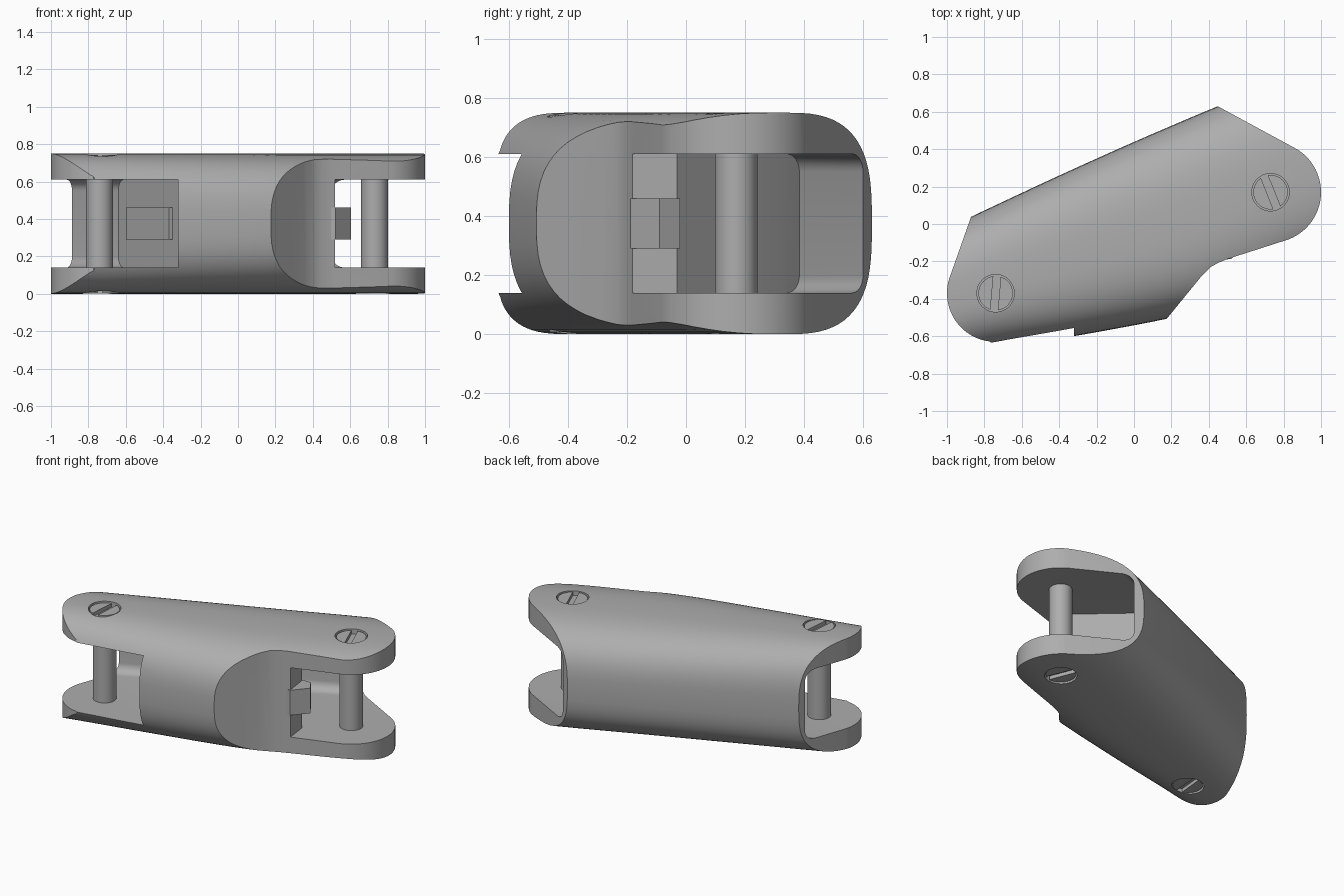
import bpy, bmesh, math
from mathutils import Vector

if "Cube" in bpy.data.objects:
    bpy.data.objects.remove(bpy.data.objects["Cube"], do_unlink=True)

metal = bpy.data.materials.new("plain grey")
metal.use_nodes = True
GREY = (0.42, 0.42, 0.42, 1)
metal.diffuse_color = GREY
metal.node_tree.nodes["Principled BSDF"].inputs["Base Color"].default_value = GREY

TILT = math.radians(20)          # direction of the link in plan
MID = 0.375                      # mid height, also half the thickness
LOW, HIGH = 0.14, 0.61           # inner faces of the fork prongs
PINS = {"right": (-0.74, -0.37, 85), "left": (0.73, 0.17, 112)}


def finish(name, bm):
    bmesh.ops.recalc_face_normals(bm, faces=bm.faces)
    mesh = bpy.data.meshes.new(name)
    bm.to_mesh(mesh)
    bm.free()
    obj = bpy.data.objects.new(name, mesh)
    bpy.context.collection.objects.link(obj)
    mesh.materials.append(metal)
    return obj


def prism(name, outline, z0, z1, rounded=()):
    """Extrude a plan outline; round the long edges between the given corners."""
    bm = bmesh.new()
    low = [bm.verts.new((x, y, z0)) for x, y in outline]
    high = [bm.verts.new((x, y, z1)) for x, y in outline]
    bm.faces.new(low)
    bm.faces.new(high)
    n = len(outline)
    for i in range(n):
        j = (i + 1) % n
        bm.faces.new((low[i], low[j], high[j], high[i]))
    if rounded:
        a, b = rounded
        edges = [bm.edges.get((ring[a], ring[b])) for ring in (low, high)]
        bmesh.ops.bevel(bm, geom=edges, offset=0.06, segments=6,
                        profile=0.5, affect='EDGES')
    return finish(name, bm)


def arc(cx, cy, r, start, end, steps=24):
    return [(cx + r * math.cos(math.radians(start + (end - start) * i / steps)),
             cy + r * math.sin(math.radians(start + (end - start) * i / steps)))
            for i in range(steps + 1)]


def disc(name, x, y, r, z0, z1):
    return prism(name, arc(x, y, r, 0, 352.5, 47), z0, z1)


def boolean(obj, cutter, operation):
    mod = obj.modifiers.new("cut", 'BOOLEAN')
    mod.operation = operation
    mod.solver = 'EXACT'
    mod.object = cutter
    bpy.context.view_layer.objects.active = obj
    bpy.ops.object.modifier_apply(modifier=mod.name)
    bpy.data.objects.remove(cutter, do_unlink=True)


def smooth(obj):
    bpy.ops.object.select_all(action='DESELECT')
    obj.select_set(True)
    bpy.context.view_layer.objects.active = obj
    bpy.ops.object.shade_smooth_by_angle(angle=math.radians(25))


def blend(table, u):
    """Smooth interpolation of a short station table."""
    for (u0, a), (u1, b) in zip(table, table[1:]):
        if u <= u1:
            t = (u - u0) / (u1 - u0)
            return a + (b - a) * t
    return table[-1][1]


# Body: rounded section lofted along the link
BACK = [(-1.25, 0.29), (-0.8, 0.335), (-0.3, 0.38), (0.15, 0.413), (0.64, 0.44), (1.25, 0.45)]
FRONT = [(-1.25, 0.32), (-0.94, 0.37), (-0.5, 0.456), (0, 0.54), (0.25, 0.565), (0.8, 0.54), (1.25, 0.49)]
STATIONS, SIDES = 30, 72


def station_width(table, u):
    samples = [blend(table, max(-1.25, min(1.25, u + d * 0.05))) for d in range(-3, 4)]
    return sum(samples) / len(samples)


bm = bmesh.new()
rings = []
for i in range(STATIONS + 1):
    u = -1.25 + 2.5 * i / STATIONS
    back, front = station_width(BACK, u), station_width(FRONT, u)
    centre, half = (back - front) / 2, (back + front) / 2
    ring = []
    for k in range(SIDES):
        a = 2 * math.pi * k / SIDES
        c, s = math.cos(a), math.sin(a)
        power = 2 / (3.0 if c > 0 else 2.8)
        v = centre + half * math.copysign(abs(c) ** power, c)
        z = MID + MID * math.copysign(abs(s) ** power, s)
        ring.append(bm.verts.new((u * math.cos(TILT) - v * math.sin(TILT),
                                  u * math.sin(TILT) + v * math.cos(TILT), z)))
    rings.append(ring)
for r0, r1 in zip(rings, rings[1:]):
    for k in range(SIDES):
        m = (k + 1) % SIDES
        bm.faces.new((r0[k], r0[m], r1[m], r1[k]))
bm.faces.new(rings[0])
bm.faces.new(rings[-1])
body = finish("link_body", bm)

# Trim the body to its plan outline with round fork ends
plan = [(-0.80, 0.24), (-0.3, 0.7), (0.17, 0.78)]
plan += arc(0.73, 0.17, 0.27, 58, -70)
plan += [(0.5, -0.187), (0.45, -0.208), (0.41, -0.23), (0.36, -0.28),
         (0.05, -0.66), (-0.6, -0.8)]
plan += arc(-0.74, -0.37, 0.26, 263, 163)
boolean(body, prism("outline_cutter", plan, -0.2, 1), 'INTERSECT')

# Fork slots, with the inner edge along the back wall rounded
left_slot = [(0.52, -0.19), (0.5, -0.03), (0.2, 0.24), (0.1, 0.33), (0.03, 0.384),
             (0.84, 0.752), (1.3, 0.6), (1.3, -0.5), (0.52, -0.5)]
right_slot = [(-0.32, -0.9), (-0.32, -0.52), (-0.64, 0.103), (-1.2, -0.147),
              (-1.3, -0.9)]
boolean(body, prism("left_slot_cutter", left_slot, LOW, HIGH, (4, 5)), 'DIFFERENCE')
boolean(body, prism("right_slot_cutter", right_slot, LOW, HIGH, (2, 3)), 'DIFFERENCE')

# Recesses for the screw heads
for x, y, angle in PINS.values():
    for z0, z1 in ((-0.1, 0.04), (0.71, 0.9)):
        boolean(body, disc("recess_cutter", x, y, 0.1, z0, z1), 'DIFFERENCE')
smooth(body)

# Pins and slotted screw heads, top and bottom
for side, (x, y, angle) in PINS.items():
    smooth(disc(side + "_pin", x, y, 0.072, 0.1, 0.65))
    along = Vector((math.cos(math.radians(angle)), math.sin(math.radians(angle)))) * 0.2
    across = Vector((-along.y, along.x)).normalized() * 0.02
    centre = Vector((x, y))
    slot = [centre + along + across, centre - along + across,
            centre - along - across, centre + along - across]
    for end, z0, z1, s0, s1 in (("top", 0.68, 0.742, 0.718, 0.8),
                                ("bottom", 0.008, 0.07, -0.1, 0.032)):
        head = disc(f"{side}_{end}_screw", x, y, 0.092, z0, z1)
        boolean(head, prism("slot_cutter", slot, s0, s1), 'DIFFERENCE')
        smooth(head)

# Stop tabs on the end walls of the slots
prism("left_stop_tab", [(0.45, -0.19), (0.52, -0.188), (0.605, -0.09), (0.56, -0.02), (0.45, -0.02)],
      0.29, 0.46)
prism("right_stop_tab", [(-0.33, -0.45), (-0.37, -0.47), (-0.6, -0.06), (-0.56, 0.0)],
      0.29, 0.46)
